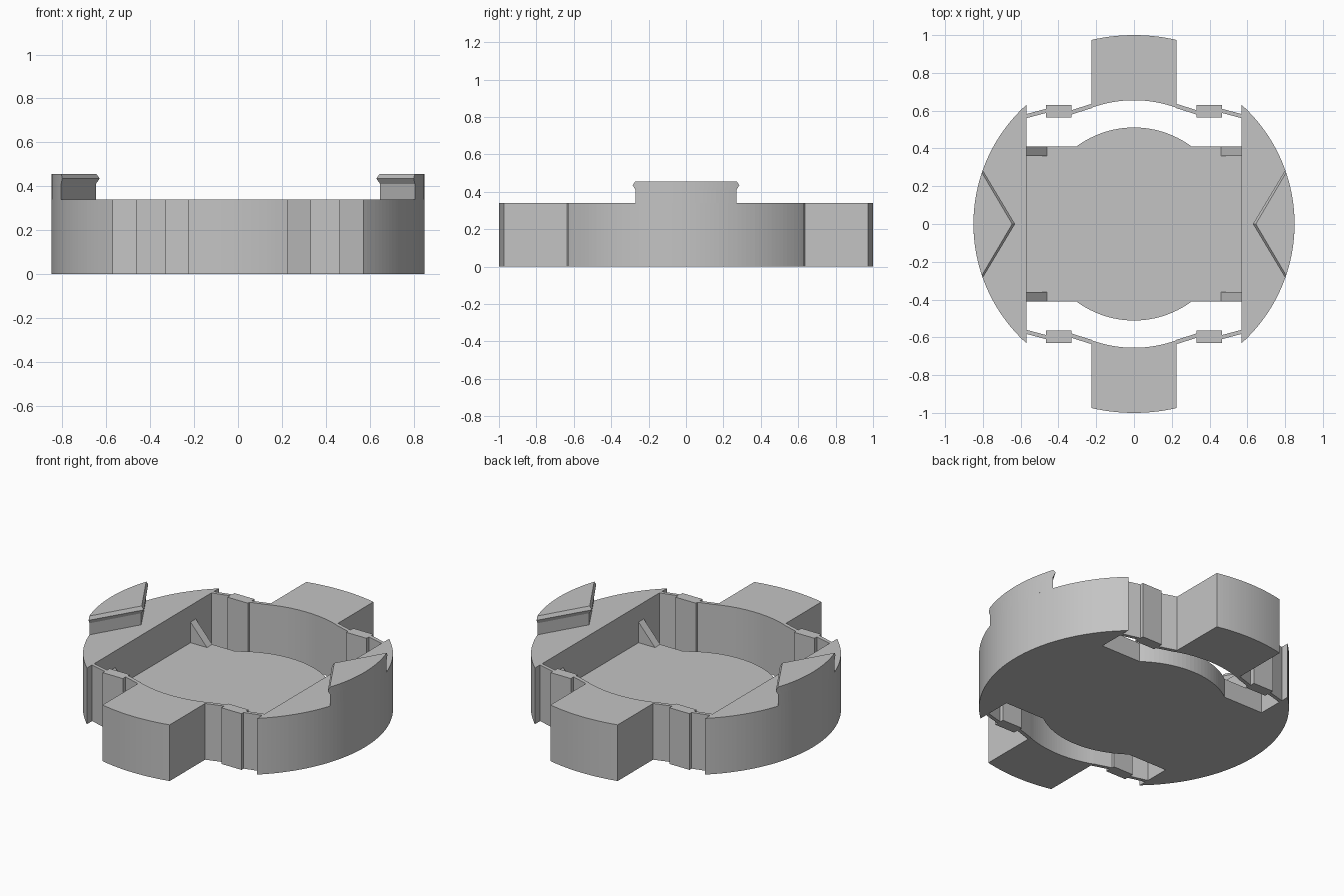
import bpy, bmesh
from math import asin, acos, sin, cos, sqrt

cube = bpy.data.objects.get("Cube")
if cube:
    bpy.data.objects.remove(cube, do_unlink=True)

grey = bpy.data.materials.new("plain grey")
grey.use_nodes = True
COLOUR = (0.55, 0.55, 0.55, 1)
grey.diffuse_color = COLOUR
grey.node_tree.nodes["Principled BSDF"].inputs["Base Color"].default_value = COLOUR

WALL_X = 0.57     # inner face of the side segments
RIM = 0.85        # outer radius
HEIGHT = 0.34
FLOOR = 0.115
SIDES = {"left": 1, "right": -1}
ENDS = {"front": -1, "back": 1}


def loft(name, rings):
    """Solid through matching rings of 3D points, capped at both ends."""
    bm = bmesh.new()
    loops = [[bm.verts.new(p) for p in ring] for ring in rings]
    n = len(loops[0])
    bm.faces.new(loops[0])
    bm.faces.new(loops[-1])
    for low, high in zip(loops, loops[1:]):
        for i in range(n):
            j = (i + 1) % n
            bm.faces.new((low[i], low[j], high[j], high[i]))
    bmesh.ops.recalc_face_normals(bm, faces=bm.faces)
    mesh = bpy.data.meshes.new(name)
    bm.to_mesh(mesh)
    bm.free()
    mesh.materials.append(grey)
    obj = bpy.data.objects.new(name, mesh)
    bpy.context.collection.objects.link(obj)
    return obj


def prism(name, outline, z0, z1):
    return loft(name, [[(x, y, z) for x, y in outline] for z in (z0, z1)])


def arc_x(r, half, steps=32):
    """Arc facing +x, from y = -half to y = half."""
    a = asin(half / r)
    return [(r * cos(t), r * sin(t))
            for t in (a * (2 * i / steps - 1) for i in range(steps + 1))]


def arc_y(r, half, steps=24):
    """Arc facing +y, from x = -half to x = half."""
    return [(y, x) for x, y in arc_x(r, half, steps)]


# Floor: rectangle with a round bulge at each end
bulge = arc_y(0.511, 0.305)
half_floor = [(-WALL_X, 0.41)] + bulge + [(WALL_X, 0.41)]
prism("floor", half_floor + [(-x, -y) for x, y in half_floor], 0, FLOOR)

# Side segments with a hooked V-shaped catch on each
for side, s in SIDES.items():
    rim = arc_x(RIM, sqrt(RIM ** 2 - WALL_X ** 2), 56)
    prism(side + "_segment", [(s * x, y) for x, y in rim], 0, HEIGHT)
    rings = []
    for z, tip, half in ((HEIGHT, 0.648, 0.27), (0.41, 0.648, 0.27),
                         (0.435, 0.63, 0.285), (0.455, 0.645, 0.272)):
        rings.append([(s * x, y, z) for x, y in [(tip, 0)] + arc_x(RIM, half, 24)])
    loft(side + "_catch", rings)

# End tabs, curved inside and out
for end, e in ENDS.items():
    outline = arc_y(1.0, 0.225) + arc_y(0.655, 0.225)[::-1]
    prism(end + "_tab", [(x, e * y) for x, y in outline], 0, HEIGHT)

    for side, s in SIDES.items():
        corner = end + "_" + side

        def part(name, outline):
            prism(corner + name, [(s * x, e * y) for x, y in outline], 0, HEIGHT)

        # Thin wall links either side of a thicker pad
        part("_pad", [(0.33, 0.565), (0.465, 0.565), (0.465, 0.63), (0.33, 0.63)])
        part("_inner_link", [(0.225, 0.613), (0.33, 0.58), (0.33, 0.603), (0.225, 0.636)])
        part("_outer_link", [(0.465, 0.588), (WALL_X, 0.56), (WALL_X, 0.582), (0.465, 0.61)])

        # Triangular corner brace on the floor
        triangle = [(WALL_X, FLOOR), (0.46, FLOOR), (WALL_X, 0.24)]
        loft(corner + "_brace",
             [[(s * x, e * y, z) for x, z in triangle] for y in (0.36, 0.41)])
